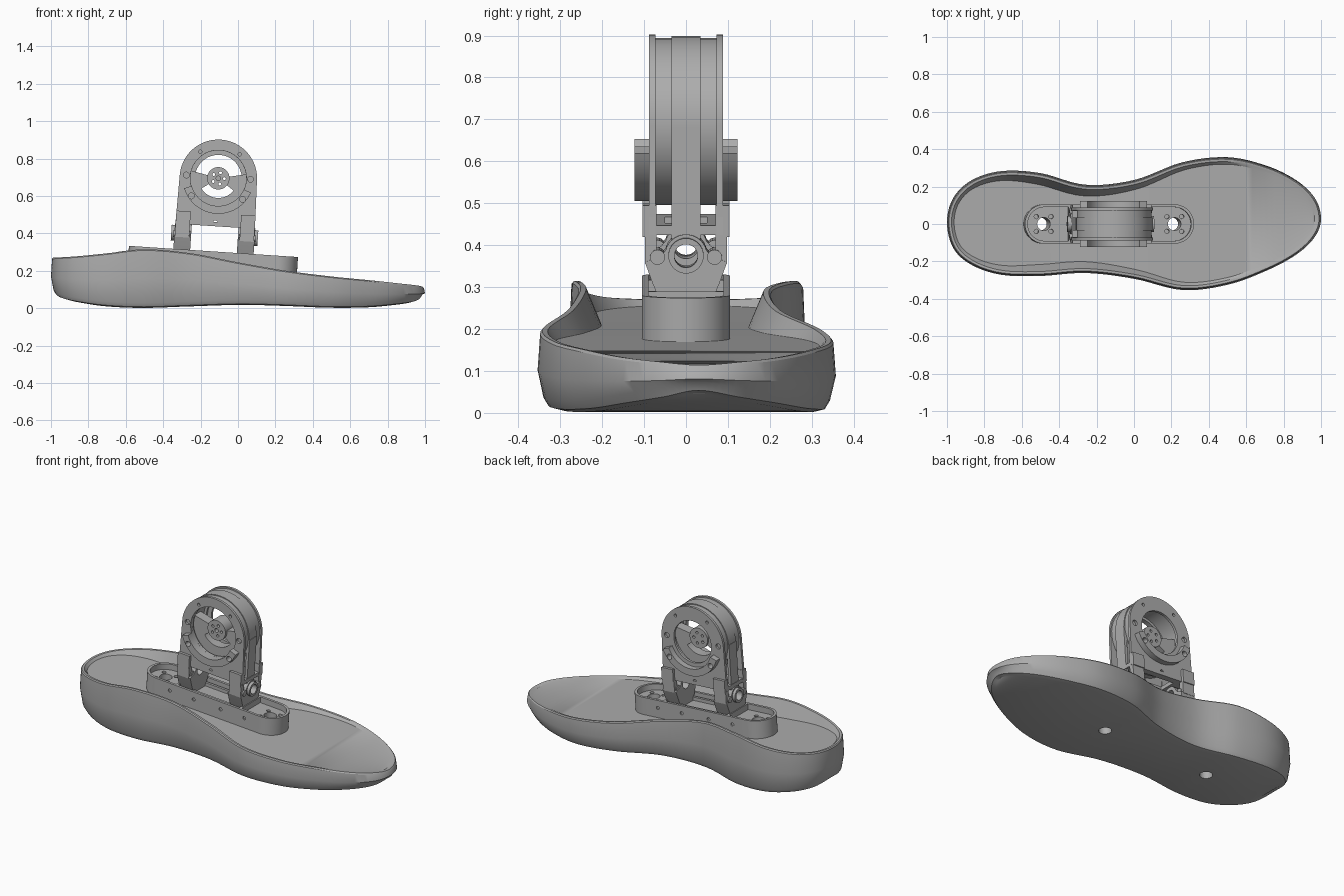
import bpy, bmesh, math
from math import pi, sin, cos, radians
from mathutils import Matrix, Vector

default_cube = bpy.data.objects.get("Cube")
if default_cube:
    bpy.data.objects.remove(default_cube)

grey = bpy.data.materials.new("plain grey")
grey.use_nodes = True
grey.diffuse_color = (0.42, 0.42, 0.42, 1)
grey.node_tree.nodes["Principled BSDF"].inputs["Base Color"].default_value = grey.diffuse_color

# The whole ankle mechanism leans with the foot bed
TILT = 0.066
LEAN = Matrix.Translation((-0.138, 0, 0.199)) @ Matrix.Rotation(TILT, 4, 'Y')
HUB = 0.497          # height of the ring centre above the foot bed
AXES = {'x': lambda a, b, d: (d, a, b),
        'y': lambda a, b, d: (a, d, b),
        'z': lambda a, b, d: (a, b, d)}


def finish(name, bm, matrix):
    bmesh.ops.recalc_face_normals(bm, faces=bm.faces)
    mesh = bpy.data.meshes.new(name)
    bm.to_mesh(mesh)
    bm.free()
    mesh.materials.append(grey)
    obj = bpy.data.objects.new(name, mesh)
    obj.matrix_world = matrix
    bpy.context.collection.objects.link(obj)
    return obj


def prism(name, outline, axis, start, end):
    """Extrude a flat outline along one local axis."""
    bm = bmesh.new()
    low, high = [[bm.verts.new(AXES[axis](a, b, d)) for a, b in outline] for d in (start, end)]
    bm.faces.new(low)
    bm.faces.new(high)
    for i in range(len(low)):
        bm.faces.new((low[i - 1], low[i], high[i], high[i - 1]))
    return finish(name, bm, LEAN)


def arc(a, b, radius, start, end, steps=32):
    angles = [radians(start + (end - start) * i / steps) for i in range(steps + 1)]
    return [(a + radius * cos(t), b + radius * sin(t)) for t in angles]


def disc(name, axis, a, b, radius, start, end, sides=32):
    return prism(name, arc(a, b, radius, 0, 360, sides)[:-1], axis, start, end)


def box(name, x, y, z):
    return prism(name, [(x[0], z[0]), (x[1], z[0]), (x[1], z[1]), (x[0], z[1])], 'y', *y)


def sector(inner, outer, start, end):
    return arc(0, HUB, outer, start, end) + arc(0, HUB, inner, end, start)


def stadium(reach, radius):
    return arc(reach, 0, radius, -90, 90) + arc(-reach, 0, radius, 90, 270)


def cut(obj, cutters):
    """Subtract the cutters, then remove them."""
    for cutter in cutters:
        cutter.hide_render = True
        mod = obj.modifiers.new("cut", 'BOOLEAN')
        mod.object, mod.operation, mod.solver = cutter, 'DIFFERENCE', 'EXACT'
    graph = bpy.context.evaluated_depsgraph_get()
    mesh = bpy.data.meshes.new_from_object(obj.evaluated_get(graph))
    obj.modifiers.clear()
    obj.data = mesh
    for cutter in cutters:
        bpy.data.objects.remove(cutter)
    return obj


def mount_holes():
    return [disc("cutter", 'z', s * 0.35, 0, 0.035, -0.4, 0.3) for s in (-1, 1)]


# Sole: stations run heel to toe along one side, then back along the other
left_edge = [0.01, 0.14, 0.235, 0.283, 0.272, 0.21, 0.235, 0.33, 0.357, 0.312, 0.235, 0.14, 0.03]
right_edge = [-0.13, -0.22, -0.272, -0.278, -0.262, -0.293, -0.353, -0.325, -0.25, -0.165, -0.07]
rim_height = [0.27, 0.272, 0.278, 0.293, 0.315, 0.295, 0.245, 0.2, 0.17, 0.15, 0.133, 0.122, 0.114]
sole_height = [0.07, 0.05, 0.03, 0.01, 0.002, 0.01, 0.018, 0.012, 0.003, 0.005, 0.018, 0.032, 0.048]
COUNT = 144


def smooth_loop(values):
    n, result = len(values), []
    for i in range(COUNT):
        k, t = divmod(i * n / COUNT, 1)
        a, b, c, d = (values[(int(k) + j) % n] for j in (-1, 0, 1, 2))
        result.append(b + t / 2 * (c - a + t * (2*a - 5*b + 4*c - d + t * (3*(b - c) + d - a))))
    return result


ys = smooth_loop(left_edge + right_edge[::-1])
rims = smooth_loop(rim_height + rim_height[-2:0:-1])
bottoms = smooth_loop(sole_height + sole_height[-2:0:-1])
edge = [Vector((-cos(2 * pi * i / COUNT), y)) for i, y in enumerate(ys)]
floors = [min(0.19 - TILT * p.x, r - 0.004) for p, r in zip(edge, rims)]


def inset(i, amount):
    along = (edge[(i + 1) % COUNT] - edge[i - 1]).normalized()
    return edge[i] + Vector((along.y, -along.x)) * amount


bm = bmesh.new()
rings = []
for level in range(8):
    ring = []
    for i, (rim, low, bed) in enumerate(zip(rims, bottoms, floors)):
        amount, z = [(0.05, low), (0.026, low + 0.006), (0.014, low + 0.026),
                     (0, low * 0.5 + rim * 0.5), (0.006, rim - 0.006), (0.011, rim),
                     (0.024, rim - 0.001), (0.034 + 0.3 * (rim - bed), bed)][level]
        ring.append(bm.verts.new((*inset(i, amount), z)))
    rings.append(ring)
for low, high in zip(rings, rings[1:]):
    for i in range(COUNT):
        bm.faces.new((low[i - 1], low[i], high[i], high[i - 1]))
for ring in (rings[0], rings[-1]):
    for i in range(COUNT // 2):
        corners = (ring[i], ring[i + 1], ring[-i - 1], ring[-i])
        bm.faces.new(list(dict.fromkeys(corners)))
cut(finish("sole", bm, Matrix()), mount_holes())

# Long mounting base with a shallow tray, screw holes and side holes
cutters = mount_holes() + [prism("cutter", stadium(0.348, 0.09), 'z', 0.07, 0.2)]
for s in (-1, 1):
    cutters += [disc("cutter", 'z', s * 0.35 + x, y, 0.012, 0.04, 0.09, 12)
                for x, y in arc(0, 0, 0.056, 45, 315, 3)]
    cutters += [disc("cutter", 'y', x, 0.06, 0.01, s * 0.098, s * 0.12, 12)
                for x in (-0.25, -0.09, 0.09, 0.25)]
cut(prism("mounting_base", stadium(0.348, 0.105), 'z', -0.01, 0.105), cutters)
for side, s in (("rear", -1), ("front", 1)):
    box(side + "_base_rib", (s * 0.205, s * 0.22), (-0.095, 0.095), (0.06, 0.105))
    box(side + "_base_rail", (-0.22, 0.22), (s * 0.055, s * 0.07), (0.06, 0.09))


# Ring housing: two arch plates, a drum between them and lower collars
def screw_cutters():
    spots = [(a, 0.016) for a in (2, 178, 217, 323)] + [(52, 0.009), (128, 0.009)]
    places = [(arc(0, HUB, 0.172, a, a, 1)[0], r) for a, r in spots]
    return [disc("cutter", 'y', *p, r, -0.2, 0.2, 12) for p, r in places]


for side, s, opening in (("right", -1, 0.15), ("left", 1, 0.125)):
    outline = [(-0.213, 0.24), (0.213, 0.24)] + arc(0, HUB, 0.207, 0, 180, 48)
    cutters = screw_cutters() + [disc("cutter", 'y', 0, HUB, opening, -0.2, 0.2, 48)]
    cutters += [disc("cutter", 'y', x, z, r, -0.2, 0.2, 16)
                for x, z, r in ((-0.17, 0.285, 0.024), (0.17, 0.27, 0.012), (0, 0.26, 0.012))]
    cut(prism(side + "_arch_plate", outline, 'y', s * 0.073, s * 0.088), cutters)
    cut(prism(side + "_collar", sector(0.148, 0.19, 200, 340), 'y', s * 0.088, s * 0.123),
        screw_cutters())
    prism(side + "_inner_lip", sector(0.15, 0.17, 0, 359.9), 'y', s * 0.06, s * 0.074)
cut(disc("ring_drum", 'y', 0, HUB, 0.199, -0.074, 0.074, 64),
    [disc("cutter", 'y', 0, HUB, 0.165, -0.2, 0.2, 64)])
cut(disc("ring_band", 'y', 0, HUB, 0.204, -0.035, 0.035, 64),
    [disc("cutter", 'y', 0, HUB, 0.17, -0.2, 0.2, 64)])

# Hub with its screw pattern, side spokes and lower web
hub_holes = [disc("cutter", 'y', x, z, 0.008, -0.2, 0.2, 12)
             for x, z in arc(0, HUB, 0.032, 0, 288, 4)]
cut(disc("hub", 'y', 0, HUB, 0.06, -0.055, 0.03),
    hub_holes + [disc("cutter", 'y', 0, HUB, 0.012, -0.2, -0.03, 16)])
prism("right_spoke", sector(0.045, 0.17, -35, 12), 'y', -0.04, 0.02)
prism("left_spoke", sector(0.045, 0.17, 168, 215), 'y', -0.04, 0.02)
prism("lower_web", sector(0.105, 0.17, 210, 330), 'y', -0.04, 0.02)

# Lower frame joining the ring to the pivot blocks
cut(box("frame_floor", (-0.21, 0.21), (-0.088, 0.088), (0.24, 0.262)),
    [box("cutter", (-0.11, 0.11), (-0.05, 0.05), (0.2, 0.3))])
for side, s in (("rear", -1), ("front", 1)):
    box(side + "_end_strip", (s * 0.19, s * 0.207), (-0.035, 0.035), (0.23, HUB))
    for hand, h in (("right", -1), ("left", 1)):
        box(f"{side}_{hand}_cheek", (s * 0.135, s * 0.212), (h * 0.07, h * 0.104), (0.235, 0.31))
        box(f"{side}_{hand}_post", (s * 0.135, s * 0.212), (h * 0.07, h * 0.098), (0.17, 0.24))
        disc(f"{side}_{hand}_pin", 'x', h * 0.068, 0.187, 0.018, s * 0.13, s * 0.22, 20)
    # Pivot block with a round bore along the foot
    shape = [(-0.055, 0.065), (0.055, 0.065), (0.08, 0.125), (0.098, 0.175), (0.06, 0.19)]
    shape += arc(0, 0.191, 0.05, 15, 165, 20) + [(-0.06, 0.19), (-0.098, 0.175), (-0.08, 0.125)]
    cut(prism(side + "_pivot_block", shape, 'x', s * 0.125, s * 0.215),
        [disc("cutter", 'x', 0, 0.191, 0.03, -0.3, 0.3)])
    cut(disc(side + "_bushing", 'x', 0, 0.191, 0.042, s * 0.2, s * 0.232),
        [disc("cutter", 'x', 0, 0.191, 0.028, -0.3, 0.3)])

# Smooth curved walls while keeping hard edges
parts = [o for o in bpy.context.collection.objects if o.type == 'MESH']
for part in parts:
    part.select_set(True)
bpy.context.view_layer.objects.active = parts[0]
bpy.ops.object.shade_smooth_by_angle(angle=radians(32))
